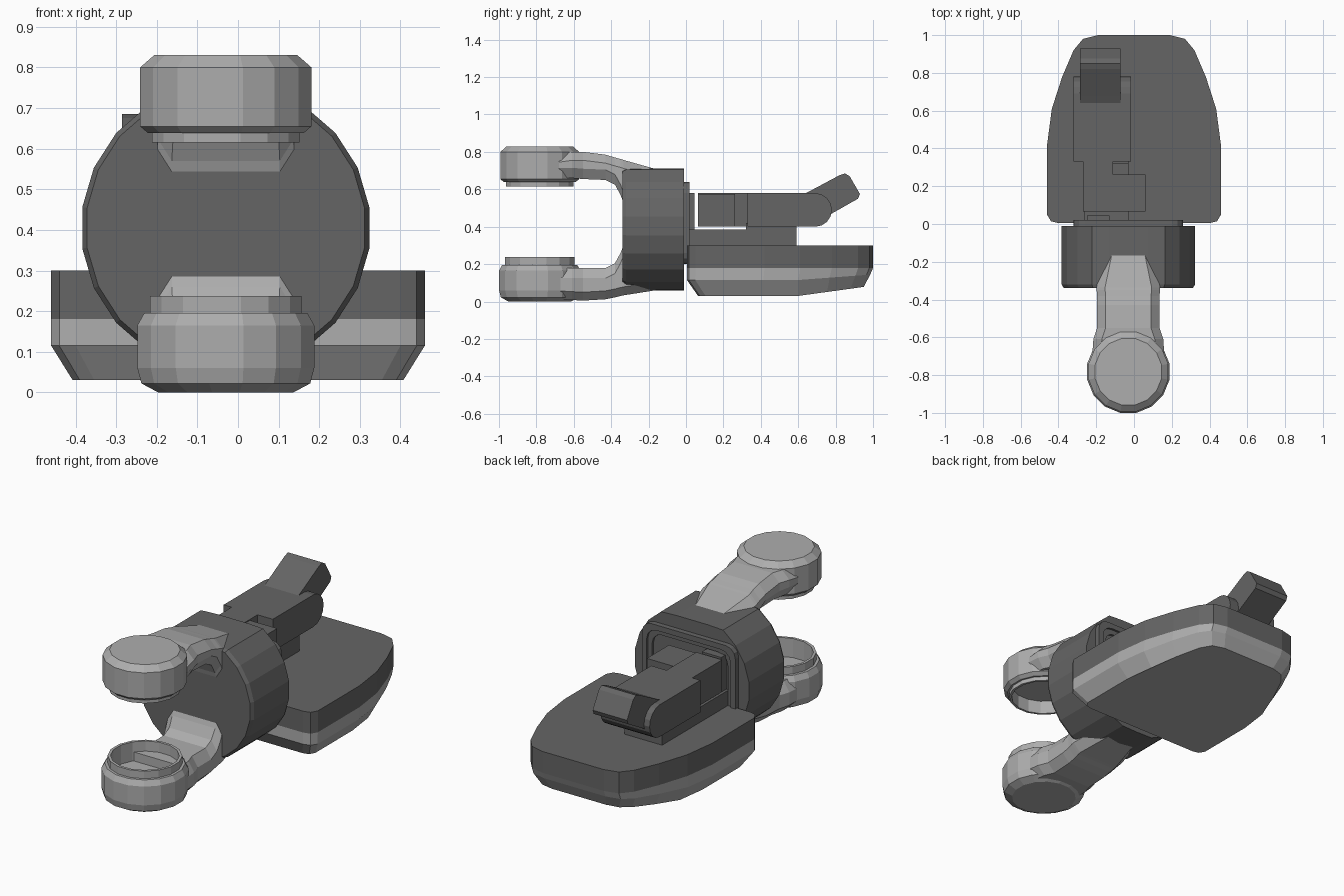
import bpy, bmesh
from math import sin, cos, pi

if "Cube" in bpy.data.objects:
    bpy.data.objects.remove(bpy.data.objects["Cube"])

CX = -0.03          # axis of the disc and both arms


def material(name, v):
    m = bpy.data.materials.new(name)
    m.diffuse_color = (v, v, v, 1)
    m.use_nodes = True
    m.node_tree.nodes["Principled BSDF"].inputs["Base Color"].default_value = m.diffuse_color
    return m


dark = material("dark_grey", 0.13)
light = material("light_grey", 0.42)


def loft(name, rings, mat):
    """Skin a list of equal-length point rings and cap both ends."""
    bm = bmesh.new()
    vs = [[bm.verts.new(p) for p in r] for r in rings]
    n = len(vs[0])
    for a, b in zip(vs, vs[1:]):
        for i in range(n):
            j = (i + 1) % n
            bm.faces.new((a[i], a[j], b[j], b[i]))
    bm.faces.new(vs[0])
    bm.faces.new(vs[-1])
    bmesh.ops.recalc_face_normals(bm, faces=bm.faces)
    me = bpy.data.meshes.new(name)
    bm.to_mesh(me)
    bm.free()
    me.materials.append(mat)
    ob = bpy.data.objects.new(name, me)
    bpy.context.collection.objects.link(ob)
    return ob


def box(name, x0, x1, y0, y1, z0, z1):
    ring = lambda z: [(x0, y0, z), (x1, y0, z), (x1, y1, z), (x0, y1, z)]
    return loft(name, [ring(z0), ring(z1)], dark)


def side_profile(name, pts, x0, x1):
    """Extrude a (y, z) profile across x."""
    return loft(name, [[(x, y, z) for y, z in pts] for x in (x0, x1)], dark)


# Base: bullet-shaped plan, dark upper half and lighter tapered underside
half = [(0.40, 0.005), (0.44, 0.015), (0.46, 0.05), (0.46, 0.42), (0.435, 0.61),
        (0.38, 0.78), (0.32, 0.92), (0.27, 0.98), (0.19, 1.0)]
plan = half + [(-x, y) for x, y in reversed(half)]


def base_ring(z, sx=1.0, front=0.0, back=1.0, rise=0.0):
    pts = []
    for x, y in plan:
        yy = front + y * (back - front)
        pts.append((x * sx, yy, z + rise * max(0, (yy - 0.6) / 0.4)))
    return pts


loft("base_top", [base_ring(0.18), base_ring(0.30)], dark)
loft("base_underside", [base_ring(0.03, 0.885, 0.06, 0.95, 0.055),
                        base_ring(0.115, 1.0, 0.0, 0.985, 0.03),
                        base_ring(0.18)], light)

# Disc body with clipped top and bottom and a small front chamfer


def disc_ring(r, y, n=22):
    pts = []
    for i in range(n):
        a = 2 * pi * (i + 0.5) / n
        z = min(0.71, max(0.06, 0.405 + r * sin(a)))
        pts.append((CX + r * cos(a), y, z))
    return pts


loft("disc_body", [disc_ring(0.345, -0.34), disc_ring(0.357, -0.32),
                   disc_ring(0.357, -0.01)], dark)


# Stepped rounded frame on the back of the disc
def frame_ring(w, h, y, r=0.06):
    pts = []
    for q, (sx, sz) in enumerate([(1, 1), (-1, 1), (-1, -1), (1, -1)]):
        for k in range(4):
            a = (q + k / 3) * pi / 2
            pts.append((CX + sx * (w - r) + r * cos(a), y,
                        0.42 + sz * (h - r) + r * sin(a)))
    return pts


loft("back_frame", [frame_ring(0.29, 0.22, -0.02), frame_ring(0.29, 0.22, 0.02),
                    frame_ring(0.26, 0.19, 0.02), frame_ring(0.26, 0.19, 0.008),
                    frame_ring(0.235, 0.165, 0.008), frame_ring(0.235, 0.165, -0.005)],
     dark)

# Clamp: pedestal, slotted blocks, rounded main block and lever
side_profile("clamp_pedestal", [(0.0, 0.29), (0.0, 0.385), (0.32, 0.385), (0.32, 0.42),
                                (0.59, 0.42), (0.59, 0.29)], -0.265, -0.03)
box("clamp_tongue", -0.25, -0.13, -0.01, 0.045, 0.38, 0.58)
box("clamp_link", -0.27, -0.11, 0.065, 0.34, 0.40, 0.58)
box("clamp_side_block", -0.12, 0.06, 0.065, 0.262, 0.40, 0.575)
arc = [(0.69 + 0.09 * cos(a), 0.49 + 0.09 * sin(a))
       for a in [-pi / 2 + pi * i / 8 for i in range(9)]]
side_profile("clamp_main_block", [(0.33, 0.40)] + arc + [(0.33, 0.58)], -0.32, -0.015)
side_profile("lever", [(0.64, 0.50), (0.64, 0.58), (0.68, 0.60), (0.82, 0.675),
                       (0.85, 0.685), (0.875, 0.67), (0.93, 0.575), (0.92, 0.55),
                       (0.77, 0.465), (0.70, 0.44)], -0.285, -0.072)


# Arms: octagonal sections (y, inner z, outer z, half width) fused into the disc
def arm_ring(y, zi, zo, w):
    s = 1 if zo > zi else -1
    side = [(w - 0.045, zo), (w, zo - s * 0.045), (w, zi + s * 0.055), (w - 0.035, zi)]
    return ([(CX + x, y, z) for x, z in side]
            + [(CX - x, y, z) for x, z in reversed(side)])


upper = [(-0.68, 0.66, 0.79, 0.19), (-0.61, 0.66, 0.80, 0.185), (-0.55, 0.655, 0.80, 0.165),
         (-0.43, 0.65, 0.785, 0.165), (-0.38, 0.625, 0.77, 0.165),
         (-0.35, 0.57, 0.762, 0.168), (-0.335, 0.53, 0.757, 0.168), (-0.15, 0.53, 0.705, 0.13)]
lower = [(-0.68, 0.18, 0.012, 0.19), (-0.61, 0.18, 0.008, 0.185), (-0.55, 0.18, 0.005, 0.165),
         (-0.43, 0.18, 0.012, 0.165), (-0.38, 0.205, 0.022, 0.165),
         (-0.35, 0.26, 0.03, 0.168), (-0.335, 0.298, 0.033, 0.168), (-0.15, 0.298, 0.062, 0.13)]
loft("upper_arm", [arm_ring(*s) for s in upper], light)
loft("lower_arm", [arm_ring(*s) for s in lower], light)


# Round cups at the arm ends, hollow on the sides that face each other
def cup(name, profile, n=16):
    rings = [[(CX + r * cos(2 * pi * (i + 0.5) / n),
               -0.782 + r * sin(2 * pi * (i + 0.5) / n), z) for i in range(n)]
             for r, z in profile]
    return loft(name, rings, light)


cup("upper_cup", [(0.18, 0.83), (0.215, 0.80), (0.215, 0.655), (0.195, 0.638),
                  (0.185, 0.638), (0.185, 0.615), (0.172, 0.615), (0.172, 0.69)])
cup("lower_cup", [(0.17, 0.0), (0.212, 0.022), (0.222, 0.06), (0.222, 0.165), (0.205, 0.195),
                  (0.19, 0.195), (0.19, 0.237), (0.175, 0.237), (0.175, 0.13)])
